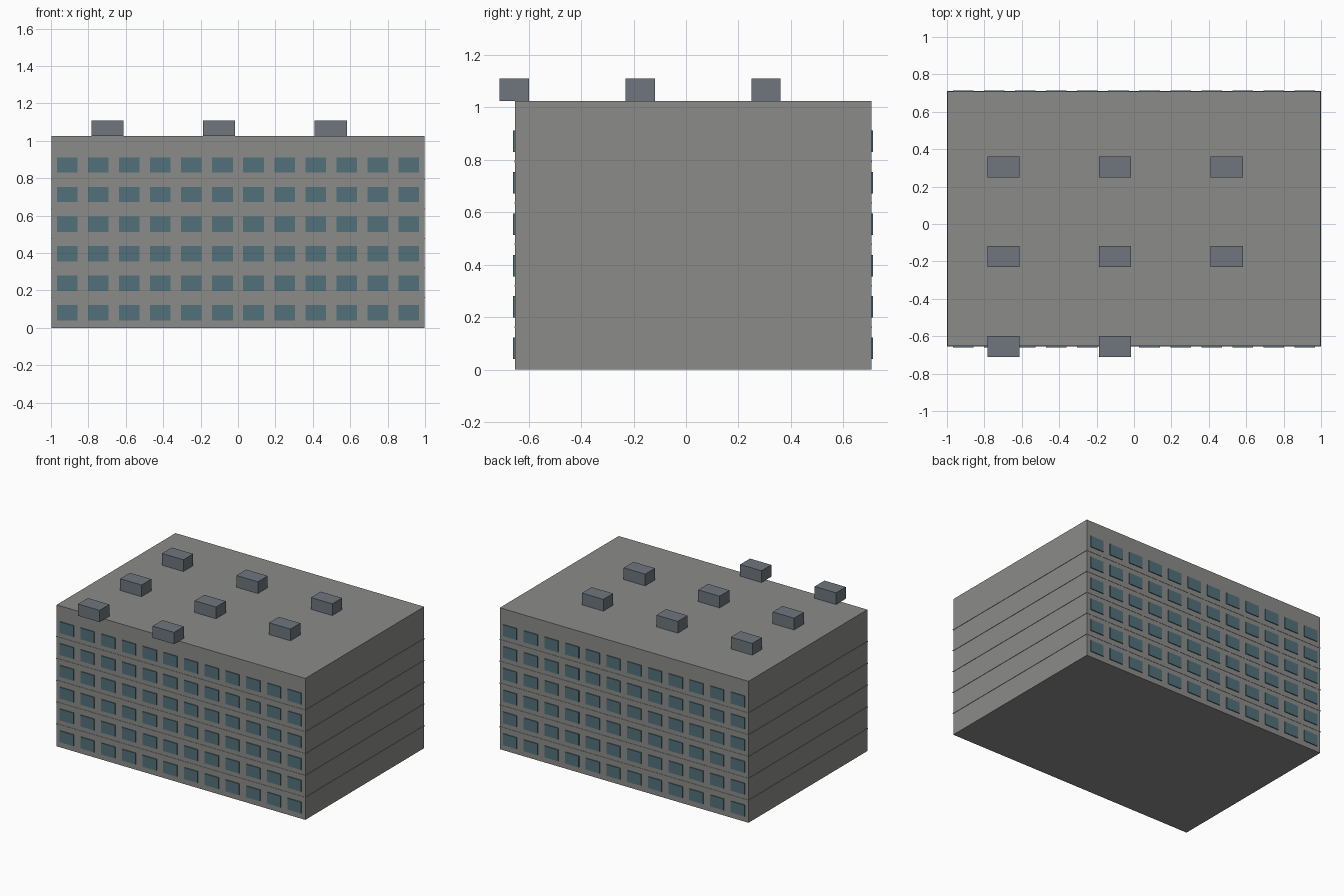
import bpy
import bmesh
from mathutils import Matrix, Vector

if "Cube" in bpy.data.objects:
    bpy.data.objects.remove(bpy.data.objects["Cube"])


def material(name, rgb):
    m = bpy.data.materials.new(name)
    m.diffuse_color = (*rgb, 1)
    m.use_nodes = True
    m.node_tree.nodes["Principled BSDF"].inputs["Base Color"].default_value = m.diffuse_color
    return m


def boxes(name, items, mat):
    """One object made of boxes, each given as (centre, size)."""
    bm = bmesh.new()
    for centre, size in items:
        m = Matrix.Translation(centre) @ Matrix.Diagonal((*size, 1))
        bmesh.ops.create_cube(bm, size=1, matrix=m)
    mesh = bpy.data.meshes.new(name)
    bm.to_mesh(mesh)
    bm.free()
    mesh.materials.append(mat)
    obj = bpy.data.objects.new(name, mesh)
    bpy.context.collection.objects.link(obj)
    return obj


concrete = material("concrete", (0.26, 0.265, 0.255))
glass = material("glass", (0.084, 0.165, 0.195))
metal = material("metal", (0.156, 0.181, 0.202))

FRONT, BACK = -0.655, 0.710
MID, DEPTH = (FRONT + BACK) / 2, BACK - FRONT
HEIGHT, FLOOR, BAY = 1.025, 0.158, 0.166

# Main block
boxes("building_walls", [((0, MID, HEIGHT / 2), (1.994, DEPTH - 0.004, HEIGHT))], concrete)

# Thin slab edges between the six storeys
for k in range(1, 6):
    boxes(f"floor_slab_{k}", [((0, MID, k * FLOOR + 0.004), (2.0, DEPTH, 0.006))], concrete)

# Rows of windows on the front and back
for side, y in (("front", FRONT), ("back", BACK)):
    for row in range(6):
        z = 0.081 + row * FLOOR
        boxes(f"{side}_windows_{row + 1}",
              [(((i - 5.5) * BAY, y, z), (0.11, 0.008, 0.082)) for i in range(12)], glass)

# Eight rooftop units on a grid, the front right place left empty
for r, y in enumerate((-0.655, -0.174, 0.305)):
    for c, x in enumerate((-0.698, -0.101, 0.496)):
        if (r, c) != (0, 2):
            boxes(f"rooftop_unit_{r + 1}_{c + 1}",
                  [((x, y, HEIGHT + 0.0425), (0.172, 0.112, 0.085))], metal)
